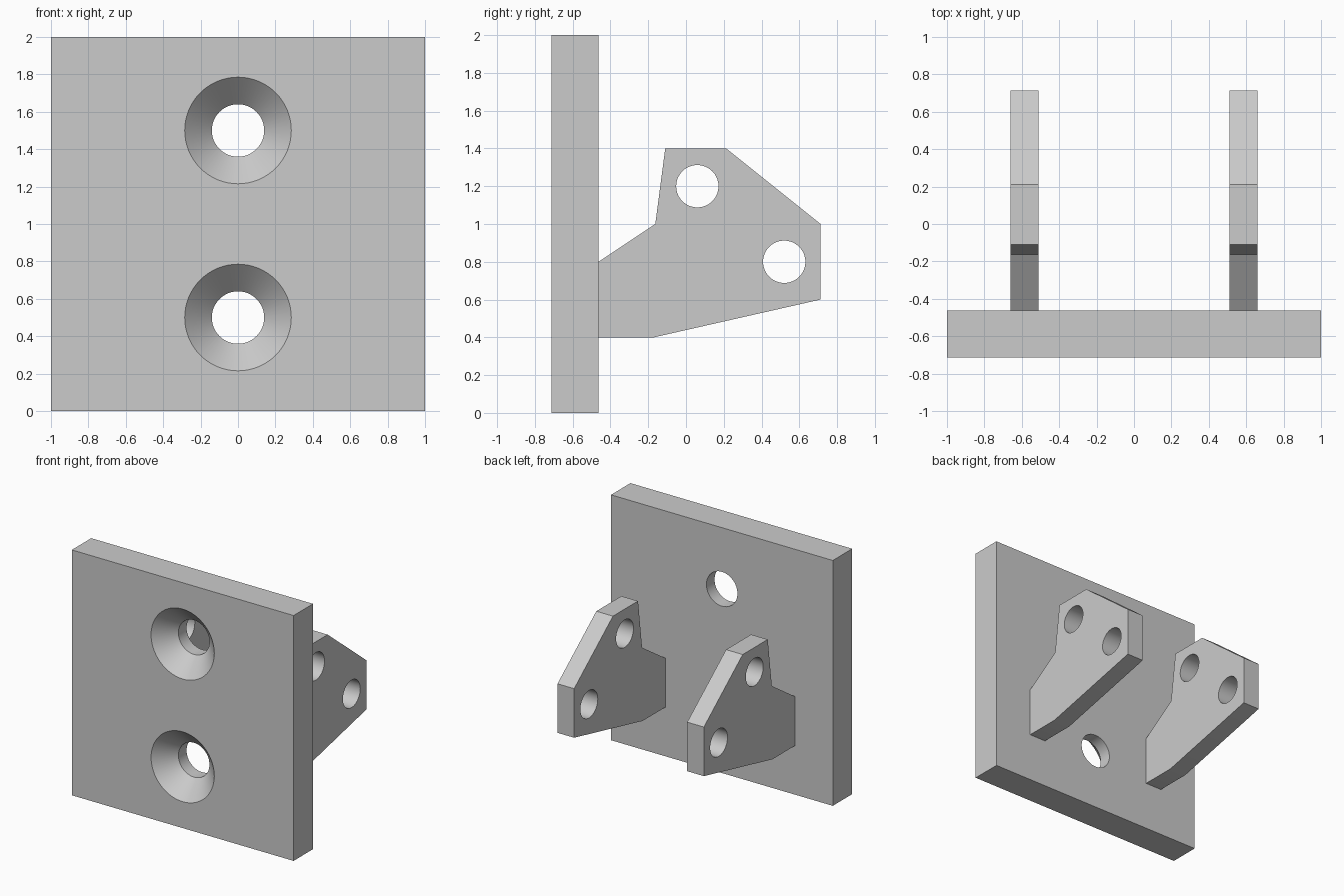
import bpy, bmesh
from math import cos, sin, tau, radians
from mathutils import Vector

cube = bpy.data.objects.get("Cube")
if cube:
    bpy.data.objects.remove(cube, do_unlink=True)

# One plain grey finish
grey = bpy.data.materials.new("light grey")
grey.use_nodes = True
colour = (0.6, 0.6, 0.6, 1)
grey.diffuse_color = colour
grey.node_tree.nodes["Principled BSDF"].inputs["Base Color"].default_value = colour

FRONT, PLATE_BACK, REAR = -0.7125, -0.4625, 0.7125
SEGMENTS = 64


def loft(name, sections):
    """Closed solid through matching cross-sections, with capped ends."""
    bm = bmesh.new()
    rings = [[bm.verts.new(p) for p in section] for section in sections]
    for a, b in zip(rings, rings[1:]):
        for i in range(len(a)):
            j = (i + 1) % len(a)
            bm.faces.new((a[i], a[j], b[j], b[i]))
    bm.faces.new(rings[0])
    bm.faces.new(rings[-1])
    bmesh.ops.recalc_face_normals(bm, faces=bm.faces)
    mesh = bpy.data.meshes.new(name)
    bm.to_mesh(mesh)
    bm.free()
    mesh.materials.append(grey)
    obj = bpy.data.objects.new(name, mesh)
    bpy.context.collection.objects.link(obj)
    return obj


def circle(centre, radius, u, v):
    angles = [tau * i / SEGMENTS for i in range(SEGMENTS)]
    return [Vector(centre) + radius * (cos(a) * Vector(u) + sin(a) * Vector(v))
            for a in angles]


def drill(obj, cutters):
    """Cut the holes, discard the cutters and smooth the hole walls."""
    bpy.ops.object.select_all(action="DESELECT")
    bpy.context.view_layer.objects.active = obj
    obj.select_set(True)
    for cutter in cutters:
        cutter.hide_render = True
        mod = obj.modifiers.new("hole", "BOOLEAN")
        mod.operation, mod.solver, mod.object = "DIFFERENCE", "EXACT", cutter
        bpy.ops.object.modifier_apply(modifier=mod.name)
        bpy.data.objects.remove(cutter, do_unlink=True)
    bpy.ops.object.shade_smooth_by_angle(angle=radians(25))


# Mounting plate with two countersunk screw holes
X, Y, Z = (1, 0, 0), (0, 1, 0), (0, 0, 1)
plate = loft("mounting_plate", [
    [(-1, y, 0), (1, y, 0), (1, y, 2), (-1, y, 2)] for y in (FRONT, PLATE_BACK)])
countersink = [(FRONT - 0.05, 0.335), (FRONT + 0.145, 0.14), (PLATE_BACK + 0.1, 0.14)]
drill(plate, [
    loft("screw_cutter", [circle((0, y, z), r, X, Z) for y, r in countersink])
    for z in (0.5, 1.5)])

# Pair of pivot arms, each with two pin holes
profile = [(PLATE_BACK, 0.4), (-0.17, 0.4), (REAR, 0.6), (REAR, 1),
           (0.2125, 1.4), (-0.11, 1.4), (-0.1625, 1), (PLATE_BACK, 0.8)]
pins = [(0.06, 1.2), (0.52, 0.8)]
for side, name in ((1, "left_arm"), (-1, "right_arm")):
    arm = loft(name, [[(side * x, y, z) for y, z in profile] for x in (0.51, 0.66)])
    drill(arm, [
        loft("pin_cutter", [circle((side * x, y, z), 0.112, Y, Z) for x in (0.4, 0.8)])
        for y, z in pins])
